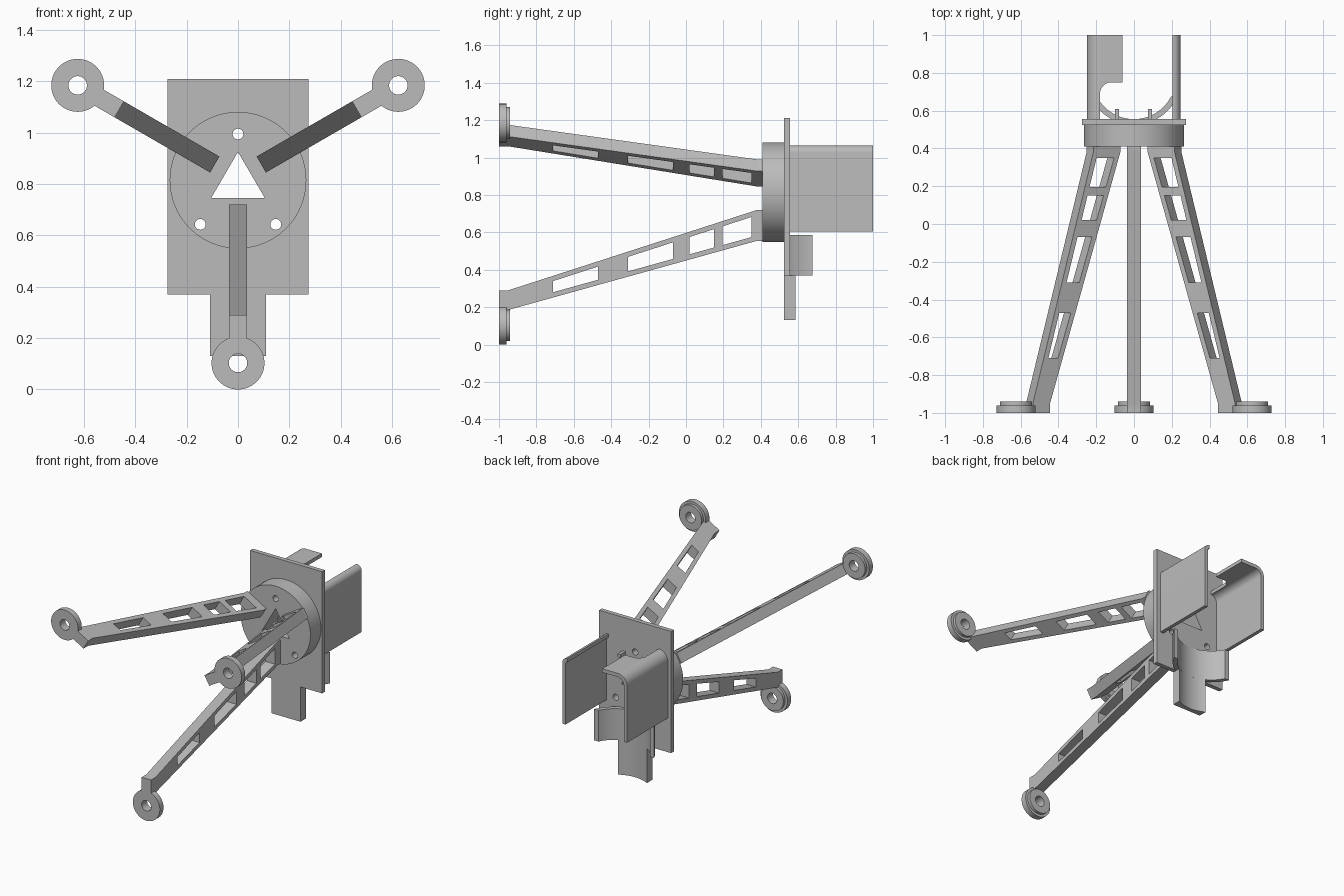
import bpy, bmesh
from math import sin, cos, pi, radians, acos
from mathutils import Matrix

cube = bpy.data.objects.get("Cube")
if cube:
    bpy.data.objects.remove(cube)

grey = bpy.data.materials.new("plain_grey")
grey.use_nodes = True
grey.diffuse_color = (0.5, 0.5, 0.5, 1)
grey.node_tree.nodes["Principled BSDF"].inputs["Base Color"].default_value = (0.5, 0.5, 0.5, 1)

# Drawing planes: columns are the outline's x, y and extrusion direction
FRONT = Matrix(((1, 0, 0), (0, 0, -1), (0, 1, 0))).to_4x4()
SIDE = Matrix(((0, 0, 1), (1, 0, 0), (0, 1, 0))).to_4x4()
TOP = Matrix.Identity(4)


def arc(cx, cy, r, start, end, n=24):
    """Points on an arc, angles in degrees."""
    return [(cx + r * cos(radians(start + (end - start) * i / n)),
             cy + r * sin(radians(start + (end - start) * i / n))) for i in range(n + 1)]


def circle(cx, cy, r, n=64):
    return arc(cx, cy, r, 0, 360, n)[:-1]


def rect(x0, y0, x1, y1):
    return [(x0, y0), (x1, y0), (x1, y1), (x0, y1)]


def extrude(name, loops, lo, hi, plane=FRONT, place=None):
    """Extrude an outline (first loop) with holes (other loops) from lo to hi."""
    curve = bpy.data.curves.new(name, "CURVE")
    curve.dimensions = "2D"
    curve.fill_mode = "BOTH"
    curve.extrude = (hi - lo) / 2
    for loop in loops:
        spline = curve.splines.new("POLY")
        spline.points.add(len(loop) - 1)
        for point, (x, y) in zip(spline.points, loop):
            point.co = (x, y, 0, 1)
        spline.use_cyclic_u = True
    temp = bpy.data.objects.new(name + "_outline", curve)
    bpy.context.collection.objects.link(temp)
    deps = bpy.context.evaluated_depsgraph_get()
    mesh = bpy.data.meshes.new_from_object(temp.evaluated_get(deps))
    bpy.data.objects.remove(temp)
    bpy.data.curves.remove(curve)

    normal = plane.to_3x3().col[2]
    mid = (lo + hi) / 2 * Matrix.Identity(3)
    offset = Matrix.Translation(mid @ normal if plane is not FRONT else -(mid @ normal))
    bm = bmesh.new()
    bm.from_mesh(mesh)
    bmesh.ops.remove_doubles(bm, verts=bm.verts, dist=1e-5)
    bm.transform((place or Matrix.Identity(4)) @ offset @ plane)
    bmesh.ops.recalc_face_normals(bm, faces=bm.faces)
    bm.to_mesh(mesh)
    bm.free()
    mesh.name = name
    mesh.materials.clear()
    mesh.materials.append(grey)
    obj = bpy.data.objects.new(name, mesh)
    bpy.context.collection.objects.link(obj)
    bpy.ops.object.select_all(action="DESELECT")
    obj.select_set(True)
    bpy.context.view_layer.objects.active = obj
    bpy.ops.object.shade_smooth_by_angle(angle=radians(30))
    return obj


# Round hub and mounting plate share the triangle and screw holes
holes = [[(0, 0.925), (-0.105, 0.745), (0.105, 0.745)],
         circle(0, 0.995, 0.021, 24),
         circle(-0.147, 0.643, 0.021, 24), circle(0.147, 0.643, 0.021, 24)]
extrude("hub_disc", [circle(0, 0.815, 0.266, 96)] + holes, 0.41, 0.525)
extrude("mounting_plate", [rect(-0.275, 0.37, 0.275, 1.21)] + holes, 0.525, 0.555)


# Leg edges in side view
def leg_top(y):
    return 0.29 + (y + 0.95) * 0.323


def leg_bottom(y):
    return 0.185 + (y + 0.95) * 0.278


leg_outline = [(-1, 0.29), (-0.95, 0.29), (0.38, leg_top(0.38)), (0.41, leg_top(0.38)),
               (0.41, leg_bottom(0.38)), (0.38, leg_bottom(0.38)),
               (-0.95, 0.185), (-1, 0.185)]
windows = [[(a, leg_bottom(a) + 0.028), (b, leg_bottom(b) + 0.028),
            (b, leg_top(b) - 0.028), (a, leg_top(a) - 0.028)]
           for a, b in ((-0.71, -0.47), (-0.31, -0.07), (0.02, 0.15), (0.195, 0.35))]

# Three legs with ring feet, turned about the hub axis
AXIS = Matrix.Translation((0, 0, 0.824))
for i, side in enumerate(("lower", "right", "left")):
    turn = AXIS @ Matrix.Rotation(i * 2 * pi / 3, 4, "Y") @ AXIS.inverted()
    extrude(side + "_leg", [leg_outline] + windows, -0.036, 0.036, SIDE, turn)
    bore = circle(0, 0.103, 0.036, 32)
    extrude(side + "_foot_ring", [circle(0, 0.103, 0.103), bore], -1, -0.96, FRONT, turn)
    extrude(side + "_foot_collar", [circle(0, 0.103, 0.085), bore], -0.96, -0.94, FRONT, turn)

# Curved saddle and the hollowed tab below it
R_IN, R_OUT, TIP = 0.22, 0.25, 0.675
CY = 0.555 + R_IN


def trough(r, half):
    return arc(0, CY, r, -90 - half, -90 + half)


def tip_angle(r):
    return acos((CY - TIP) / r) * 180 / pi


extrude("saddle", [trough(R_IN, tip_angle(R_IN)) + trough(R_OUT, tip_angle(R_OUT))[::-1]],
        0.37, 0.585, TOP)
extrude("lower_tab", [trough(R_IN, 30) + [(0.11, 0.525), (-0.11, 0.525)]], 0.13, 0.585, TOP)

# Right bracket: wall with a rolled corner, then a notched top flange
T = 0.025
extrude("right_bracket_wall",
        [[(-0.25, 0.605)] + arc(-0.18, 0.995, 0.07, 180, 90, 12)
         + arc(-0.18, 0.995, 0.07 - T, 90, 180, 12) + [(-0.25 + T, 0.605)]], 0.555, 1.0)
extrude("right_bracket_flange",
        [[(-0.18, 1.0), (-0.18, 0.69)] + arc(-0.12, 0.69, 0.06, 180, 90, 10)[1:]
         + [(-0.06, 0.75), (-0.06, 1.0)]], 1.065 - T, 1.065, TOP)

# Left bracket: wall with a short rolled lip
extrude("left_bracket_wall",
        [[(0.245, 0.605)] + arc(0.205, 1.025, 0.04, 0, 90, 10)
         + arc(0.205, 1.025, 0.04 - T, 90, 0, 10) + [(0.245 - T, 0.605)]], 0.555, 1.0)

# Small pins on the back of the plate
for side, x in (("left", 0.085), ("right", -0.09)):
    extrude(side + "_pin", [rect(x - 0.011, 0.955, x + 0.011, 0.978)], 0.55, 0.61)
